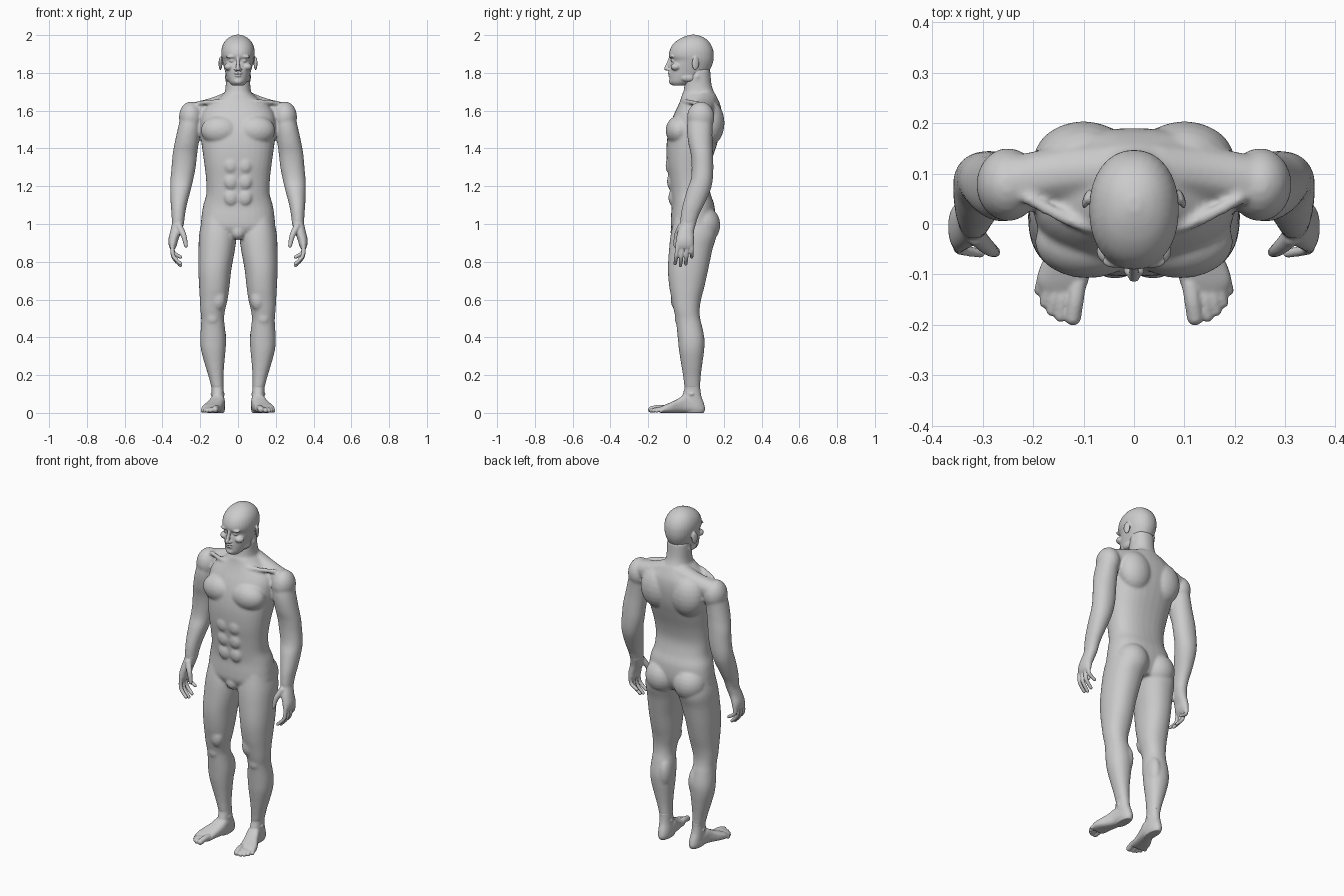
import bpy, bmesh, math
from mathutils import Matrix, Vector

skin = bpy.data.materials.new("plain grey")
skin.diffuse_color = (0.6, 0.6, 0.6, 1)


def spline(rows, steps=4):
    """Smooth curve through the given section rows."""
    out = []
    for i in range(len(rows) - 1):
        p0, p1 = rows[max(i - 1, 0)], rows[i]
        p2, p3 = rows[i + 1], rows[min(i + 2, len(rows) - 1)]
        for k in range(steps):
            t = k / steps
            out.append([0.5 * (2 * b + (c - a) * t + (2 * a - 5 * b + 4 * c - d) * t * t
                               + (3 * b - a - 3 * c + d) * t ** 3)
                        for a, b, c, d in zip(p0, p1, p2, p3)])
    return out + [list(rows[-1])]


def loft(bm, rows, axis="z", p=2.2, n=32):
    """Rows: position along axis, min/max of x, min/max of the other direction."""
    rings = []
    for t, a0, a1, b0, b1 in spline(rows):
        ring = []
        for i in range(n):
            c, s = math.cos(math.tau * i / n), math.sin(math.tau * i / n)
            u = math.copysign(abs(c) ** (2 / p), c)
            v = math.copysign(abs(s) ** (2 / p), s)
            a = (a0 + a1) / 2 + (a1 - a0) / 2 * u
            b = (b0 + b1) / 2 + (b1 - b0) / 2 * v
            ring.append(bm.verts.new((a, b, t) if axis == "z" else (a, t, b)))
        rings.append(ring)
    for r, q in zip(rings, rings[1:]):
        for i in range(n):
            j = (i + 1) % n
            bm.faces.new((r[i], r[j], q[j], q[i]))
    bm.faces.new(rings[0])
    bm.faces.new(rings[-1])


def blob(bm, loc, size, seg=24, rot=None):
    m = Matrix.Translation(loc) @ (rot or Matrix()) @ Matrix.Diagonal((*size, 1))
    bmesh.ops.create_uvsphere(bm, u_segments=seg, v_segments=seg // 2, radius=1, matrix=m)


def tube(bm, pts, r0, r1):
    """Tapered round limb through a few points."""
    path = spline(pts, 10)
    for i, q in enumerate(path):
        r = r0 + (r1 - r0) * i / (len(path) - 1)
        blob(bm, q, (r, r, r), 14)


def mirror(bm):
    geom = bm.verts[:] + bm.edges[:] + bm.faces[:]
    new = bmesh.ops.duplicate(bm, geom=geom)["geom"]
    for v in new:
        if isinstance(v, bmesh.types.BMVert):
            v.co.x *= -1


def finish(name, bm, voxel, smooth):
    """Fuse all the pieces into one smooth skin."""
    bmesh.ops.recalc_face_normals(bm, faces=bm.faces)
    me = bpy.data.meshes.new(name)
    bm.to_mesh(me)
    bm.free()
    me.materials.append(skin)
    ob = bpy.data.objects.new(name, me)
    bpy.context.collection.objects.link(ob)
    mod = ob.modifiers.new("fuse", "REMESH")
    mod.mode = "VOXEL"
    mod.voxel_size = voxel
    mod.use_smooth_shade = True
    mod = ob.modifiers.new("soften", "SMOOTH")
    mod.factor = 0.5
    mod.iterations = smooth


def sym(rows):
    return [(z, -h, h, y0, y1) for z, h, y0, y1 in rows]


# ---- body: legs, arms and muscles on one side, then mirrored
bm = bmesh.new()
loft(bm, [(1.04, .03, .185, -.06, .14), (.95, .008, .205, -.08, .162), (.865, .016, .209, -.09, .14),
          (.76, .035, .21, -.096, .118), (.67, .045, .206, -.089, .098), (.60, .055, .202, -.076, .08),
          (.545, .068, .199, -.065, .072), (.50, .074, .195, -.055, .075), (.46, .07, .196, -.05, .085),
          (.39, .063, .2, -.043, .098), (.33, .066, .195, -.037, .096), (.255, .073, .175, -.025, .086),
          (.19, .077, .155, -.015, .078), (.13, .076, .14, -.008, .075)])
loft(bm, [(1.60, .205, .29, .03, .135), (1.56, .198, .305, .012, .142), (1.50, .2, .32, .005, .14),
          (1.43, .208, .335, .012, .14), (1.37, .216, .346, .025, .143), (1.30, .224, .352, .03, .145),
          (1.235, .237, .358, .025, .142), (1.18, .25, .359, .005, .13), (1.10, .271, .356, -.018, .095),
          (1.05, .28, .352, -.027, .07), (1.0, .286, .35, -.031, .052)], p=2.1)
blob(bm, (.25, .078, 1.565), (.063, .073, .083))          # shoulder cap
blob(bm, (.092, -.035, 1.495), (.105, .073, .08))         # chest muscle
blob(bm, (.10, .125, 1.535), (.10, .079, .12))            # shoulder blade
blob(bm, (.092, .09, .995), (.096, .092, .10))            # buttock
blob(bm, (.135, -.04, .50), (.032, .02, .035))            # kneecap
blob(bm, (.098, .045, .39), (.036, .052, .09))            # inner calf
blob(bm, (.105, -.045, .60), (.04, .036, .06))            # inner thigh above knee
tube(bm, [(.04, .105, 1.64), (.13, .10, 1.612), (.235, .085, 1.592)], .064, .052)   # shoulder ridge
tube(bm, [(.058, .06, 1.78), (.04, .02, 1.715), (.018, -.012, 1.665)], .014, .012)  # neck muscle
tube(bm, [(.02, -.018, 1.645), (.11, .0, 1.648), (.21, .05, 1.64)], .013, .013)     # collarbone
for z in (1.14, 1.225, 1.31):
    blob(bm, (.038, -.075 - (z - 1.14) * .09, z), (.035, .018, .041))               # belly muscles
mirror(bm)
# torso and neck
loft(bm, sym([(.935, .11, -.055, .12), (.98, .19, -.078, .145), (1.03, .194, -.08, .155),
              (1.10, .184, -.076, .15), (1.16, .168, -.082, .13), (1.235, .169, -.09, .117),
              (1.315, .178, -.101, .13), (1.40, .19, -.104, .157), (1.47, .198, -.097, .178),
              (1.53, .2, -.083, .188), (1.58, .195, -.064, .19), (1.62, .17, -.045, .185),
              (1.655, .12, -.03, .172), (1.69, .075, -.02, .155)]), p=2.4)
loft(bm, sym([(1.62, .095, -.035, .18), (1.66, .082, -.028, .168), (1.70, .07, -.014, .148),
              (1.74, .065, -.008, .135), (1.82, .064, -.0, .128)]))
blob(bm, (0, -.045, .957), (.04, .038, .042))
finish("body", bm, .007, 8)

# ---- head
bm = bmesh.new()
blob(bm, (.093, .05, 1.85), (.008, .02, .036), rot=Matrix.Rotation(.35, 4, "Z"))    # ear
blob(bm, (.034, -.074, 1.886), (.03, .014, .009))         # brow
blob(bm, (.031, -.066, 1.865), (.015, .014, .011))        # eye
blob(bm, (.048, -.054, 1.832), (.026, .027, .02))         # cheekbone
blob(bm, (.012, -.092, 1.818), (.009, .011, .008))        # nostril
blob(bm, (.05, .01, 1.775), (.016, .04, .022))            # jaw corner
mirror(bm)
loft(bm, sym([(1.732, .028, -.07, .0), (1.75, .046, -.085, .04), (1.78, .06, -.087, .09),
              (1.81, .069, -.086, .122), (1.84, .077, -.083, .138), (1.865, .083, -.078, .145),
              (1.89, .088, -.09, .147), (1.92, .088, -.086, .144), (1.95, .08, -.07, .132),
              (1.975, .063, -.042, .112), (1.992, .04, -.008, .085), (2.002, .012, .025, .052)]), p=2.15)
tube(bm, [(0, -.083, 1.88), (0, -.093, 1.85), (0, -.104, 1.823)], .008, .012)       # nose
blob(bm, (0, -.083, 1.799), (.025, .014, .006))           # upper lip
blob(bm, (0, -.082, 1.786), (.021, .014, .006))           # lower lip
blob(bm, (0, -.071, 1.755), (.026, .02, .018))            # chin
finish("head", bm, .004, 4)

# ---- hands
bm = bmesh.new()
loft(bm, [(1.02, .284, .35, -.029, .058), (1.0, .287, .35, -.031, .052), (.96, .298, .359, -.044, .042),
          (.92, .315, .368, -.052, .042), (.89, .323, .367, -.055, .042), (.87, .332, .36, -.05, .038)])
for y0, y1, tip in ((-.044, -.058, .79), (-.019, -.03, .78), (.006, -.001, .788), (.029, .03, .825)):
    mid = tip + (.885 - tip) * .45
    tube(bm, [(.347, y0, .895), (.343, (y0 + y1) / 2, mid), (.305, y1, tip)], .0125, .0095)
tube(bm, [(.312, -.025, .985), (.288, -.048, .94), (.275, -.056, .885)], .02, .0105)  # thumb
mirror(bm)
finish("hands", bm, .004, 3)

# ---- feet
bm = bmesh.new()
loft(bm, [(.15, .077, .144, -.01, .076), (.13, .0765, .14, -.008, .0755), (.09, .074, .139, -.02, .081),
          (.05, .069, .138, -.03, .095), (.02, .069, .136, -.03, .101), (.0, .074, .13, -.025, .094)])
loft(bm, [(.06, .07, .136, 0, .07), (0, .069, .146, 0, .098), (-.04, .076, .162, 0, .076),
          (-.08, .085, .184, 0, .056), (-.115, .091, .193, 0, .042), (-.14, .102, .182, 0, .03)],
     axis="y", p=2.7)
blob(bm, (.108, .03, .10), (.038, .025, .02))             # ankle bones
for x0, y0, x1, y1, r in ((.112, -.12, .121, -.185, .0175), (.138, -.12, .146, -.183, .0125),
                          (.153, -.12, .163, -.172, .012), (.167, -.11, .177, -.156, .0115),
                          (.18, -.10, .188, -.132, .011)):
    tube(bm, [(x0, y0, r + .008), ((x0 + x1) / 2, (y0 + y1) / 2, r + .008), (x1, y1, r)], r, r * .95)
mirror(bm)
finish("feet", bm, .004, 3)
